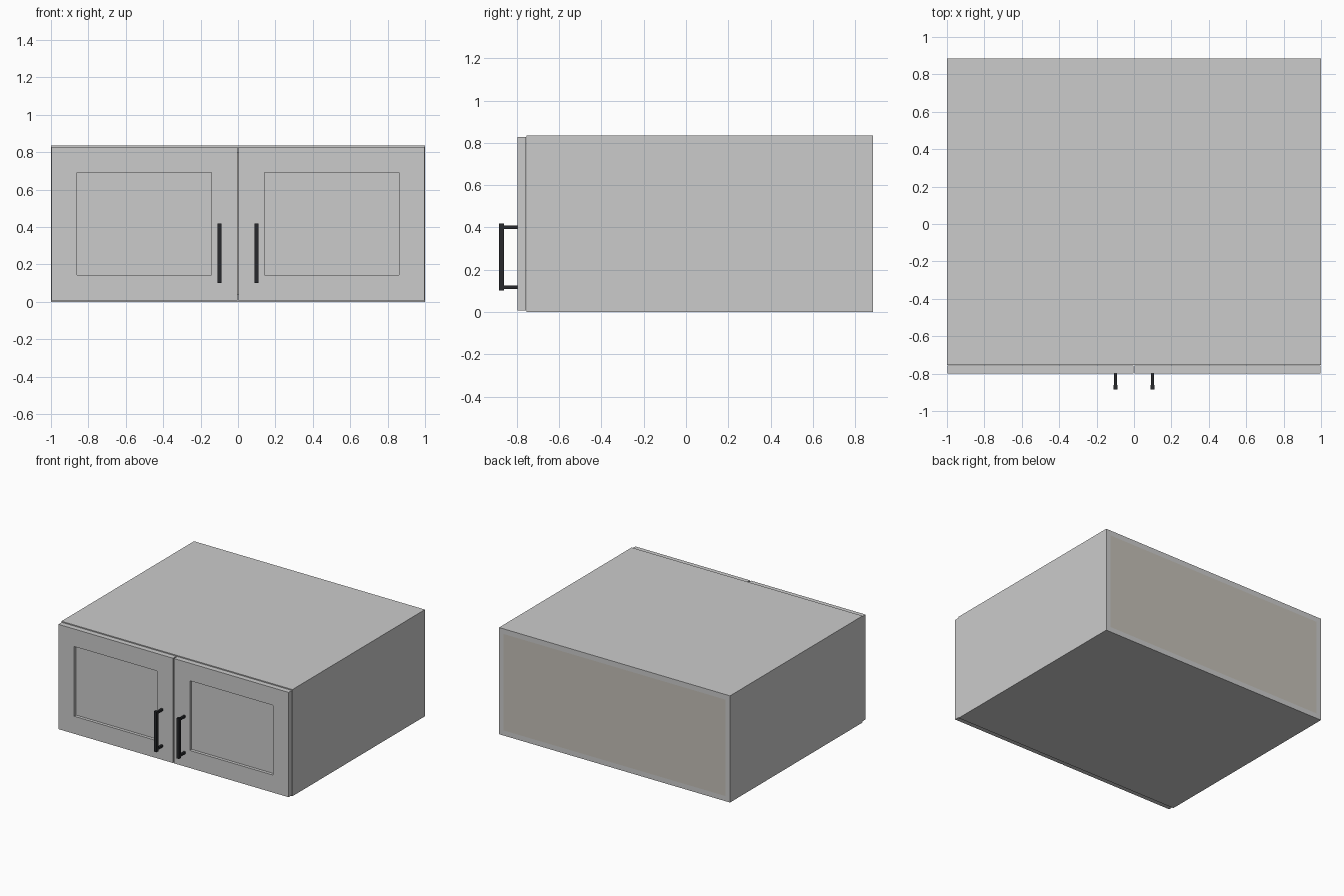
import bpy, bmesh

if "Cube" in bpy.data.objects:
    bpy.data.objects.remove(bpy.data.objects["Cube"])


def material(name, color):
    m = bpy.data.materials.new(name)
    m.diffuse_color = color
    m.use_nodes = True
    m.node_tree.nodes["Principled BSDF"].inputs["Base Color"].default_value = m.diffuse_color
    return m


TAN = material("back_board_tan", (0.56, 0.53, 0.48, 1))
BLACK = material("handle_black", (0.02, 0.022, 0.025, 1))


def boxes(name, extents, mat=None):
    """One object made of boxes, each given as (x0, x1, y0, y1, z0, z1)."""
    bm = bmesh.new()
    for x0, x1, y0, y1, z0, z1 in extents:
        x0, x1 = min(x0, x1), max(x0, x1)
        vs = bmesh.ops.create_cube(bm, size=1)["verts"]
        for v in vs:
            v.co.x = x1 if v.co.x > 0 else x0
            v.co.y = y1 if v.co.y > 0 else y0
            v.co.z = z1 if v.co.z > 0 else z0
    me = bpy.data.meshes.new(name)
    bm.to_mesh(me)
    bm.free()
    ob = bpy.data.objects.new(name, me)
    bpy.context.collection.objects.link(ob)
    if mat:
        me.materials.append(mat)
    return ob


T = 0.04                       # board thickness
FRONT, BACK, TOP = -0.755, 0.884, 0.835
DOOR, STILE = -0.798, 0.137    # door front plane, frame width
Z0, Z1 = 0.008, 0.828          # door bottom and top

# Carcass boards
boxes("top_board", [(-1 + T, 1 - T, FRONT, BACK, TOP - T, TOP)])
boxes("bottom_board", [(-1 + T, 1 - T, FRONT, BACK, 0, T)])
boxes("back_board", [(-1 + T, 1 - T, BACK - T, BACK, T, TOP - T)], TAN)

for side, s in (("left", -1), ("right", 1)):
    boxes(side + "_side_board", [(s * (1 - T), s, FRONT, BACK, 0, TOP)])

    # Framed door: two full-height stiles, two rails, recessed panel
    inner, outer = 0.004, 0.997
    a, b = inner + STILE, outer - STILE
    y1 = FRONT - 0.002
    boxes(side + "_door_stiles", [(s * inner, s * a, DOOR, y1, Z0, Z1),
                                  (s * b, s * outer, DOOR, y1, Z0, Z1)])
    boxes(side + "_door_rails", [(s * a, s * b, DOOR, y1, Z0, Z0 + STILE),
                                 (s * a, s * b, DOOR, y1, Z1 - STILE, Z1)])
    boxes(side + "_door_panel", [(s * a, s * b, DOOR + 0.024, y1,
                                  Z0 + STILE, Z1 - STILE)])

    # Bar handle on two posts
    x = s * 0.098
    parts = [(x - 0.011, x + 0.011, -0.884, -0.861, 0.102, 0.418)]
    for z in (0.118, 0.402):
        parts.append((x - 0.008, x + 0.008, -0.861, DOOR, z - 0.008, z + 0.008))
    boxes(side + "_handle", parts, BLACK)
